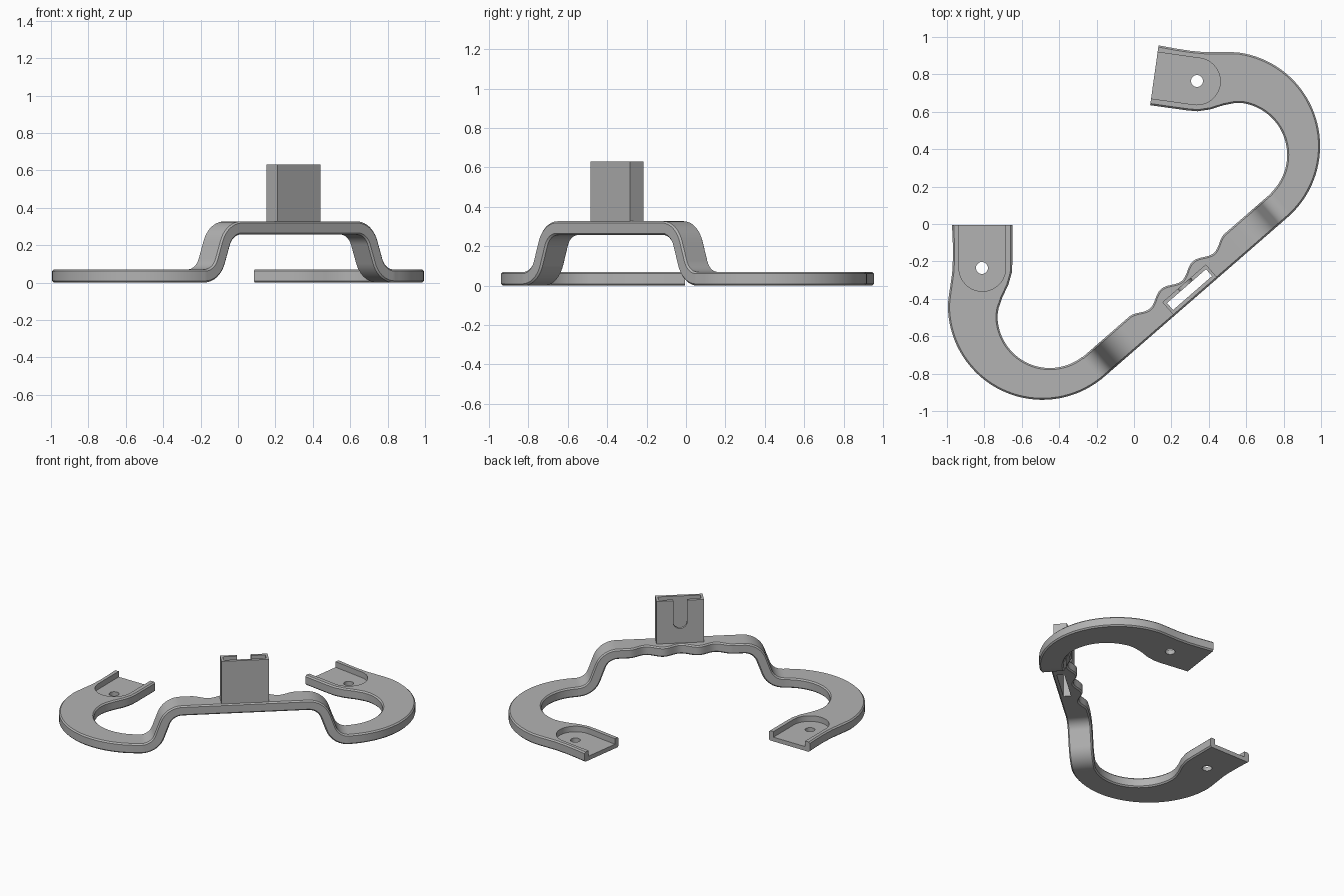
import bpy, bmesh
from math import sin, cos, pi, radians
from mathutils import Matrix, Vector

if "Cube" in bpy.data.objects:
    bpy.data.objects.remove(bpy.data.objects["Cube"])

# Working frame: u runs along the bar, v across it towards the arms
ANGLE = radians(41)
SHIFT = 0.006
FRAME = Matrix.Rotation(ANGLE, 4, 'Z') @ Matrix.Translation((-SHIFT, 0, 0))
HALF = 0.035        # half the strap thickness
CHAMFER = 0.009
OUTER_V, INNER_V = -0.512, -0.357
LOW_Z, HIGH_Z = HALF, 0.292

grey = bpy.data.materials.new("plain grey")
grey.use_nodes = True
grey.diffuse_color = (0.45, 0.45, 0.45, 1)
grey.node_tree.nodes["Principled BSDF"].inputs["Base Color"].default_value = grey.diffuse_color


def to_uv(x, y):
    return Vector((x * cos(ANGLE) + y * sin(ANGLE) + SHIFT,
                   y * cos(ANGLE) - x * sin(ANGLE), 0))


def make_object(name, bm):
    bmesh.ops.recalc_face_normals(bm, faces=bm.faces)
    mesh = bpy.data.meshes.new(name)
    bm.to_mesh(mesh)
    bm.free()
    mesh.materials.append(grey)
    obj = bpy.data.objects.new(name, mesh)
    bpy.context.collection.objects.link(obj)
    obj.matrix_world = FRAME
    return obj


def prism(name, outline, low, high, place=lambda a, b, c: (a, b, c)):
    bm = bmesh.new()
    rings = [[bm.verts.new(place(a, b, c)) for a, b in outline] for c in (low, high)]
    bm.faces.new(rings[0])
    bm.faces.new(rings[1][::-1])
    n = len(outline)
    for i in range(n):
        j = (i + 1) % n
        bm.faces.new((rings[0][i], rings[0][j], rings[1][j], rings[1][i]))
    return make_object(name, bm)


def rect(u0, u1, v0, v1):
    return [(u0, v0), (u1, v0), (u1, v1), (u0, v1)]


def circle(x, y, r, start, end, steps):
    return [(x + r * cos(start + (end - start) * i / steps),
             y + r * sin(start + (end - start) * i / steps)) for i in range(steps + 1)]


def cut(obj, cutter):
    cutter.hide_render = True
    mod = obj.modifiers.new("cut", 'BOOLEAN')
    mod.operation = 'DIFFERENCE'
    mod.solver = 'EXACT'
    mod.object = cutter


def finish(obj):
    bpy.ops.object.select_all(action='DESELECT')
    obj.select_set(True)
    bpy.context.view_layer.objects.active = obj
    bpy.ops.object.convert(target='MESH')
    bpy.ops.object.shade_smooth_by_angle(angle=radians(32))


# Strap stations from the arm end to the middle: outer edge, inner edge, tilt
stations = []

# Arm end, slightly waisted on the outside
arm_outer = [(-.973, -.005), (-.969, -.1), (-.968, -.18), (-.972, -.26),
             (-.982, -.33), (-.99, -.385), (-.994, -.42)]
arm_inner = [(-.65, -.005), (-.65, -.1), (-.65, -.2), (-.653, -.26),
             (-.672, -.325), (-.703, -.39), (-.724, -.45)]
# Hook bend
bend_end = pi * 1.5 + ANGLE - radians(3)
arm_outer += circle(-.49, -.435, .505, pi, bend_end, 36)
arm_inner += circle(-.45, -.49, .28, pi, bend_end, 36)
for o, i in zip(arm_outer, arm_inner):
    stations.append((to_uv(*o), to_uv(*i), LOW_Z, 0))

# Rise: two arcs joined by a steep straight piece
radius, steep, middle = 0.12, radians(70), -0.54
rise = HIGH_Z - LOW_Z
straight = (rise - 2 * radius * (1 - cos(steep))) / sin(steep)
start_u = middle - radius * sin(steep) - straight * cos(steep) / 2
lower = []
for k in range(11):
    t = steep * k / 10
    lower.append((start_u + radius * sin(t), LOW_Z + radius * (1 - cos(t)), t))
upper = [(2 * middle - u, LOW_Z + HIGH_Z - z, t) for u, z, t in reversed(lower)]
for u, z, t in lower + upper:
    stations.append((Vector((u, OUTER_V, 0)), Vector((u, INNER_V, 0)), z, t))

# Raised grip with a wavy inner edge
WAVE = 0.226
for k in range(37):
    u = -1.5 * WAVE * (1 - k / 36)
    v = INNER_V - 0.02 - 0.02 * cos(2 * pi * u / WAVE)
    stations.append((Vector((u, OUTER_V, 0)), Vector((u, v, 0)), HIGH_Z, 0))

# Skin the stations with a chamfered section
bm = bmesh.new()
rings = []
for o, i, z, tilt in stations:
    d = (i - o).normalized() * CHAMFER
    n = Vector((-sin(tilt), 0, cos(tilt)))
    mid = Vector((0, 0, z))
    full, less = n * HALF, n * (HALF - CHAMFER)
    section = [o + d + full, i - d + full, i + less, i - less,
               i - d - full, o + d - full, o - less, o + less]
    rings.append([bm.verts.new(p + mid) for p in section])
for a, b in zip(rings, rings[1:]):
    for k in range(8):
        j = (k + 1) % 8
        bm.faces.new((a[k], a[j], b[j], b[k]))
bm.faces.new(rings[0])
strap = make_object("curved_strap", bm)
strap.modifiers.new("mirror", 'MIRROR')

# Pockets and screw holes in both arm ends
cutters = []
pocket = [(-.686, .06)] + circle(-.811, -.235, .125, 0, -pi, 24) + [(-.936, .06)]
hole = circle(-.813, -.235, .032, 0, 2 * pi, 24)[:-1]
for side in (1, -1):
    for name, outline, low in (("pocket_cutter", pocket, .03), ("hole_cutter", hole, -.1)):
        points = [to_uv(*p) for p in outline]
        cutter = prism(name, [(side * p.x, p.y) for p in points], low, .15)
        cutters.append(cutter)
        cut(strap, cutter)

# Upright holder: hollow box whose slot runs down through the strap
holder = prism("upright_holder", rect(-.154, .154, -.504, -.415), .32, .63)
slot = prism("slot_cutter", rect(-.138, .138, -.484, -.435), .1, .8)
cut(strap, slot)
cut(holder, slot)

# Rounded notch in the inner wall of the holder
notch_outline = circle(0, .475, .045, pi, 2 * pi, 16) + [(.045, .75), (-.045, .75)]
notch = prism("notch_cutter", notch_outline, -.46, -.38, lambda a, b, c: (a, c, b))
cut(holder, notch)

bpy.context.view_layer.update()
for part in (strap, holder):
    finish(part)
for cutter in cutters + [slot, notch]:
    bpy.data.objects.remove(cutter)
